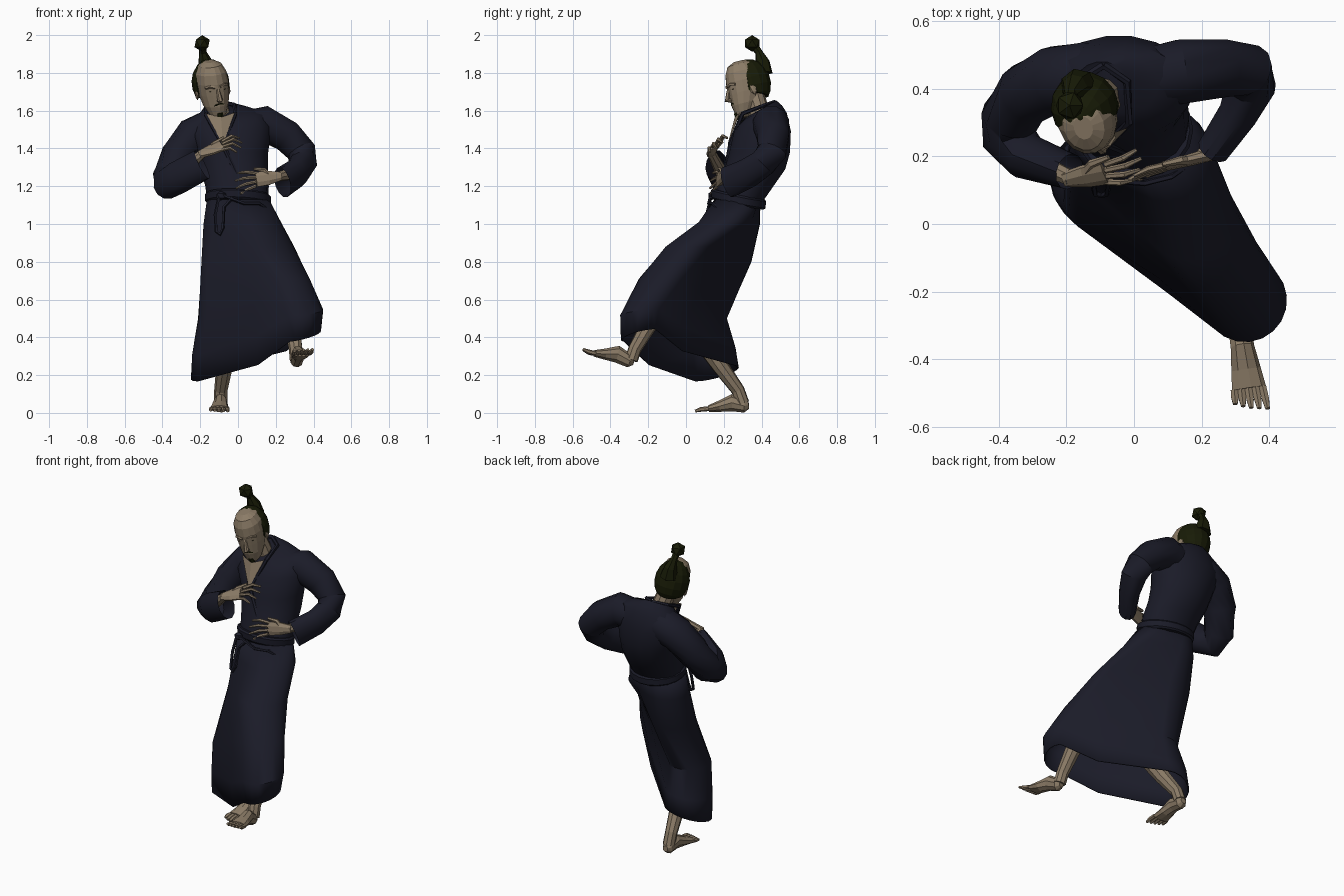
import bpy, bmesh, math
from mathutils import Vector as V, Matrix, Euler

if "Cube" in bpy.data.objects:
    bpy.data.objects.remove(bpy.data.objects["Cube"])


def material(name, rgb):
    m = bpy.data.materials.new(name)
    m.diffuse_color = (*rgb, 1)
    m.use_nodes = True
    m.node_tree.nodes["Principled BSDF"].inputs["Base Color"].default_value = m.diffuse_color
    return m


ROBE = material("navy cloth", (0.0105, 0.011, 0.021))
SKIN = material("tan skin", (0.26, 0.20, 0.135))
HAIR = material("dark olive hair", (0.009, 0.011, 0.002))


def finish(name, bm, mat, matrix=None):
    bmesh.ops.recalc_face_normals(bm, faces=bm.faces)
    me = bpy.data.meshes.new(name)
    bm.to_mesh(me)
    bm.free()
    me.materials.append(mat)
    ob = bpy.data.objects.new(name, me)
    if matrix:
        ob.matrix_world = matrix
    bpy.context.collection.objects.link(ob)
    return ob


def loft(name, rings, mat, cap=True, matrix=None):
    bm = bmesh.new()
    rows = [[bm.verts.new(p) for p in r] for r in rings]
    n = len(rows[0])
    for a, b in zip(rows, rows[1:]):
        for i in range(n):
            j = (i + 1) % n
            bm.faces.new((a[i], a[j], b[j], b[i]))
    if cap:
        bm.faces.new(rows[0])
        bm.faces.new(rows[-1])
    return finish(name, bm, mat, matrix)


def tube(name, path, radii, mat, up=(0, 0, 1), sides=8, cap=True, matrix=None):
    """Tube through the path; a radius is a number or (sideways, upward)."""
    path, up, rings = [V(p) for p in path], V(up), []
    for i, p in enumerate(path):
        t = V()
        if i:
            t += (p - path[i - 1]).normalized()
        if i < len(path) - 1:
            t += (path[i + 1] - p).normalized()
        s = t.cross(up).normalized()
        u = s.cross(t).normalized()
        r = radii[i] if isinstance(radii, list) else radii
        a, b = r if isinstance(r, tuple) else (r, r)
        ang = [2 * math.pi * (k + .5) / sides for k in range(sides)]
        rings.append([p + s * a * math.cos(q) + u * b * math.sin(q) for q in ang])
    return loft(name, rings, mat, cap, matrix)


def ellipse(cx, cy, z, rx, ry, tx=0, ty=0, n=18):
    pts = []
    for k in range(n):
        q = 2 * math.pi * k / n
        x, y = rx * math.cos(q), ry * math.sin(q)
        pts.append(V((cx + x, cy + y, z + tx * x + ty * y)))
    return pts


def ball(name, loc, scale, mat, matrix=None, sub=2):
    bm = bmesh.new()
    bmesh.ops.create_icosphere(bm, subdivisions=sub, radius=1)
    bmesh.ops.scale(bm, vec=scale, verts=bm.verts)
    bmesh.ops.translate(bm, vec=loc, verts=bm.verts)
    return finish(name, bm, mat, matrix)


# Skirt: each ring wraps a circle round the standing leg and one round the raised leg
def wrap(p, rp, q, rq, tilt=0, sag=0, n=20):
    p, q = V(p), V(q)
    start = math.atan2(q.y - p.y, q.x - p.x) - math.pi / 2
    out = []
    for k in range(n):
        a = start + 2 * math.pi * (k + .5) / n
        c, r = (q, rq) if k < n // 2 else (p, rp)
        x, y = r * math.cos(a), r * math.sin(a)
        out.append(c + V((x, y, tilt * (x + y))))
    drop = V((0, 0, sag))
    mid = out[n // 2 - 1].lerp(out[n // 2], .35) - drop
    end = out[0].lerp(out[-1], .35) - drop
    return out[:n // 2] + [mid] + out[n // 2:] + [end]


skirt = loft("robe_skirt", [
    wrap((-.045, .275, 1.13), .12, (.045, .27, 1.13), .12),
    wrap((-.055, .264, 1.0), .128, (.09, .205, 1.01), .138),
    wrap((-.062, .215, .80), .132, (.16, .03, .88), .138),
    wrap((-.085, .09, .50), .127, (.25, -.12, .71), .13),
    wrap((-.105, .125, .33), .138, (.328, -.225, .53), .124, .12, .03),
    wrap((-.11, .14, .21), .140, (.33, -.235, .41), .11, .22, .05)], ROBE, cap=False)
sol = skirt.modifiers.new("hem thickness", 'SOLIDIFY')
sol.thickness = .008

# Torso of the robe, leaning back with the far shoulder raised
loft("robe_torso", [
    ellipse(0, .27, 1.10, .160, .125),
    ellipse(-.005, .315, 1.2, .168, .150),
    ellipse(-.02, .365, 1.29, .178, .163),
    ellipse(-.03, .39, 1.38, .190, .163),
    ellipse(-.045, .405, 1.49, .222, .152, .10),
    ellipse(-.058, .415, 1.56, .200, .120, .15, .2),
    ellipse(-.07, .41, 1.59, .140, .100, .12, .35),
    ellipse(-.095, .40, 1.61, .085, .080, 0, .55)], ROBE)

# Belt, knot and hanging ties
loft("belt", [ellipse(0, .278, z, rx, rx - .028, -.04, -.2) for z, rx in
              ((1.105, .165), (1.115, .174), (1.15, .175), (1.16, .165))], ROBE)
ball("belt_knot", (-.09, .135, 1.15), (.03, .02, .025), ROBE, sub=1)
tube("tie_loop", [(-.10, .13, 1.15), (-.12, .115, 1.05), (-.115, .09, .96), (-.095, .085, .945),
                  (-.08, .09, .98), (-.075, .12, 1.09), (-.03, .13, 1.14)], .009, ROBE, (0, 1, 0), 5)
tube("tie_end", [(-.08, .13, 1.15), (.03, .12, 1.11), (.11, .14, 1.11), (.165, .18, 1.07)],
     .009, ROBE, (0, 1, 0), 5)

# Collar bands and bare chest
tube("collar_left", [(-.09, .470, 1.645), (-.165, .42, 1.625), (-.17, .31, 1.58), (-.08, .235, 1.42),
                     (-.01, .208, 1.27), (.04, .175, 1.17)], .012, ROBE, (0, -1, .3), 6)
tube("collar_right", [(-.09, .470, 1.645), (-.02, .42, 1.63), (-.015, .30, 1.585), (-.08, .232, 1.42)],
     .012, ROBE, (0, -1, .3), 6)
bm = bmesh.new()
a, b, c, m = [bm.verts.new(p) for p in
              ((-.17, .285, 1.585), (-.018, .285, 1.59), (-.08, .22, 1.42), (-.09, .258, 1.565))]
bm.faces.new((a, c, m))
bm.faces.new((m, c, b))
finish("bare_chest", bm, SKIN)
tube("neck", [(-.095, .40, 1.5), (-.10, .385, 1.6), (-.13, .355, 1.70)], [.07, .055, .055],
     SKIN, (0, 1, 0), 10)

# Sleeves
tube("sleeve_right", [(-.06, .42, 1.50), (-.15, .435, 1.505), (-.235, .425, 1.465), (-.315, .385, 1.365),
                      (-.365, .315, 1.25), (-.37, .255, 1.215), (-.32, .20, 1.245), (-.19, .155, 1.315)],
     [.10, .105, .102, .094, .088, .083, (.07, .088), (.054, .085)], ROBE, sides=12, cap=False)
tube("sleeve_left", [(.03, .43, 1.51), (.14, .45, 1.53), (.26, .46, 1.465), (.335, .455, 1.385),
                     (.345, .41, 1.325), (.31, .33, 1.27), (.235, .22, 1.22)],
     [.09, .098, .088, .080, .075, (.06, .08), (.05, .085)], ROBE, sides=12, cap=False)


# Hands and feet: fan of digits from a base line
def digits(name, base, along, across, width, lengths, r, fan, bend, up):
    base, along, across, bend = V(base), V(along).normalized(), V(across).normalized(), V(bend)
    n = len(lengths)
    for i, l in enumerate(lengths):
        f = i / (n - 1) - .5
        p = base + across * width * f
        d = along + across * fan * f
        tube(f"{name}_{i + 1}", [p, p + d * l * .55, p + d * l + bend * l], [r, r, r * .6], SKIN, up, 6)


def hand(side, elbow, wrist, knuckle, across, thumb, bend):
    e, w, k = V(elbow), V(wrist), V(knuckle)
    up = (k - w).cross(V(across))
    tube(f"forearm_{side}", [e, w], [.036, .024], SKIN, up)
    tube(f"palm_{side}", [w - (k - w) * .2, w + (k - w) * .4, k], [(.024, .02), (.040, .017), (.043, .012)],
         SKIN, up)
    digits(f"finger_{side}", k, k - w, across, .068, (.085, .11, .115, .10), .0095, .5, bend, up)
    ac = V(across).normalized() * thumb
    q = w + (k - w) * .3
    tube(f"thumb_{side}", [q, q + ac * .045 + (k - w) * .3, q + ac * .06 + (k - w) * .8],
         [.016, .013, .008], SKIN, up, 6)


hand("right", (-.33, .20, 1.25), (-.185, .135, 1.375), (-.085, .15, 1.415), (0, .7, .6), 1, (0, .1, -.35))
hand("left", (.30, .32, 1.27), (.205, .20, 1.25), (.095, .17, 1.235), (0, .15, 1), 1, (0, -.1, -.1))


def leg(side, shin, heel, ball_of_foot, toe_bend):
    h, b = V(heel), V(ball_of_foot)
    d = b - h
    tube(f"shin_{side}", shin, [.058, .045, .036, .036], SKIN, (0, 1, 0), 9)
    tube(f"foot_{side}", [h - d * .12, h, h + d * .35 + V((0, 0, .022)), h + d * .7 + V((0, 0, .008)), b],
         [(.018, .018), (.034, .036), (.036, .046), (.045, .03), (.052, .018)], SKIN, (0, 0, 1), 9)
    digits(f"toe_{side}", b, d, d.cross(V((0, 0, 1))), .084,
           (.07, .065, .06, .052, .042), .0125, .15, toe_bend, (0, 0, 1))


leg("right", [(-.06, .08, .40), (-.07, .18, .25), (-.09, .275, .12), (-.09, .30, .05)],
    (-.09, .31, .037), (-.098, .12, .022), (0, 0, -.1))
leg("left", [(.27, -.15, .62), (.29, -.20, .46), (.305, -.27, .34), (.31, -.29, .28)],
    (.31, -.30, .275), (.338, -.485, .315), (0, 0, .1))

# Head, in its own frame, turned, bowed and tilted
HEAD = (Matrix.Translation((-.135, .325, 1.72)) @
        Euler((math.radians(12), math.radians(-10), math.radians(15))).to_matrix().to_4x4())
loft("head", [ellipse(0, cy, z, rx, ry, n=16) for z, cy, rx, ry in (
    (-.15, -.06, .022, .022), (-.13, -.05, .044, .048), (-.08, -.03, .068, .077),
    (-.02, -.01, .081, .098), (.04, -.002, .086, .106), (.09, -.002, .081, .098),
    (.13, -.005, .060, .074), (.148, -.005, .028, .036))], SKIN, matrix=HEAD)
tube("nose", [(0, -.095, .03), (0, -.112, -.01), (0, -.126, -.04), (0, -.09, -.052)],
     [.008, .011, .015, .012], SKIN, (1, 0, 0), 6, matrix=HEAD)
for s, side in ((-1, "right"), (1, "left")):
    ball(f"eye_{side}", (s * .036, -.091, .006), (.011, .006, .003), HAIR, HEAD, 1)
    tube(f"brow_{side}", [(s * .014, -.105, .026), (s * .038, -.098, .034), (s * .06, -.078, .026)],
         .008, SKIN, sides=5, matrix=HEAD)
    ball(f"ear_{side}", (s * .088, .005, -.02), (.009, .02, .034), SKIN, HEAD, 1)
    tube(f"moustache_{side}", [(0, -.105, -.064), (s * .022, -.1, -.07), (s * .035, -.088, -.085)],
         [.005, .005, .003], HAIR, sides=5, matrix=HEAD)
ball("lips", (0, -.098, -.083), (.019, .009, .008), SKIN, HEAD, 1)
tube("goatee", [(0, -.092, -.115), (0, -.088, -.14), (0, -.075, -.175)], [.016, .018, .005], HAIR,
     (0, 1, 0), 6, matrix=HEAD)

# Hair: set back on the skull so the pate stays bare, cut at the temples and nape
bm = bmesh.new()
bmesh.ops.create_uvsphere(bm, u_segments=14, v_segments=9, radius=1)
bmesh.ops.scale(bm, vec=(.100, .105, .128), verts=bm.verts)
bmesh.ops.translate(bm, vec=(0, .028, .022), verts=bm.verts)
for co, no in (((0, -.018, 0), (0, -1, .1)), ((0, 0, -.035), (0, -.35, -1))):
    cut = bmesh.ops.bisect_plane(bm, geom=bm.verts[:] + bm.edges[:] + bm.faces[:],
                                 plane_co=co, plane_no=no, clear_outer=True)
    bmesh.ops.contextual_create(bm, geom=[e for e in cut["geom_cut"] if isinstance(e, bmesh.types.BMEdge)])
finish("hair_cap", bm, HAIR, HEAD)
tube("topknot_stem", [(-.165, .405, 1.80), (-.175, .405, 1.86), (-.187, .385, 1.91), (-.19, .36, 1.945)],
     [.055, .038, .02, .022], HAIR, (0, 1, 0), 7)
ball("topknot_bun", (-.19, .35, 1.956), (.045, .045, .044), HAIR, sub=1)

# Soft shading on the cloth, keeping sharp folds
for ob in bpy.context.collection.objects:
    ob.select_set(ob.name.startswith(("robe", "sleeve", "collar", "belt")))
bpy.context.view_layer.objects.active = skirt
bpy.ops.object.shade_smooth_by_angle(angle=math.radians(35))
